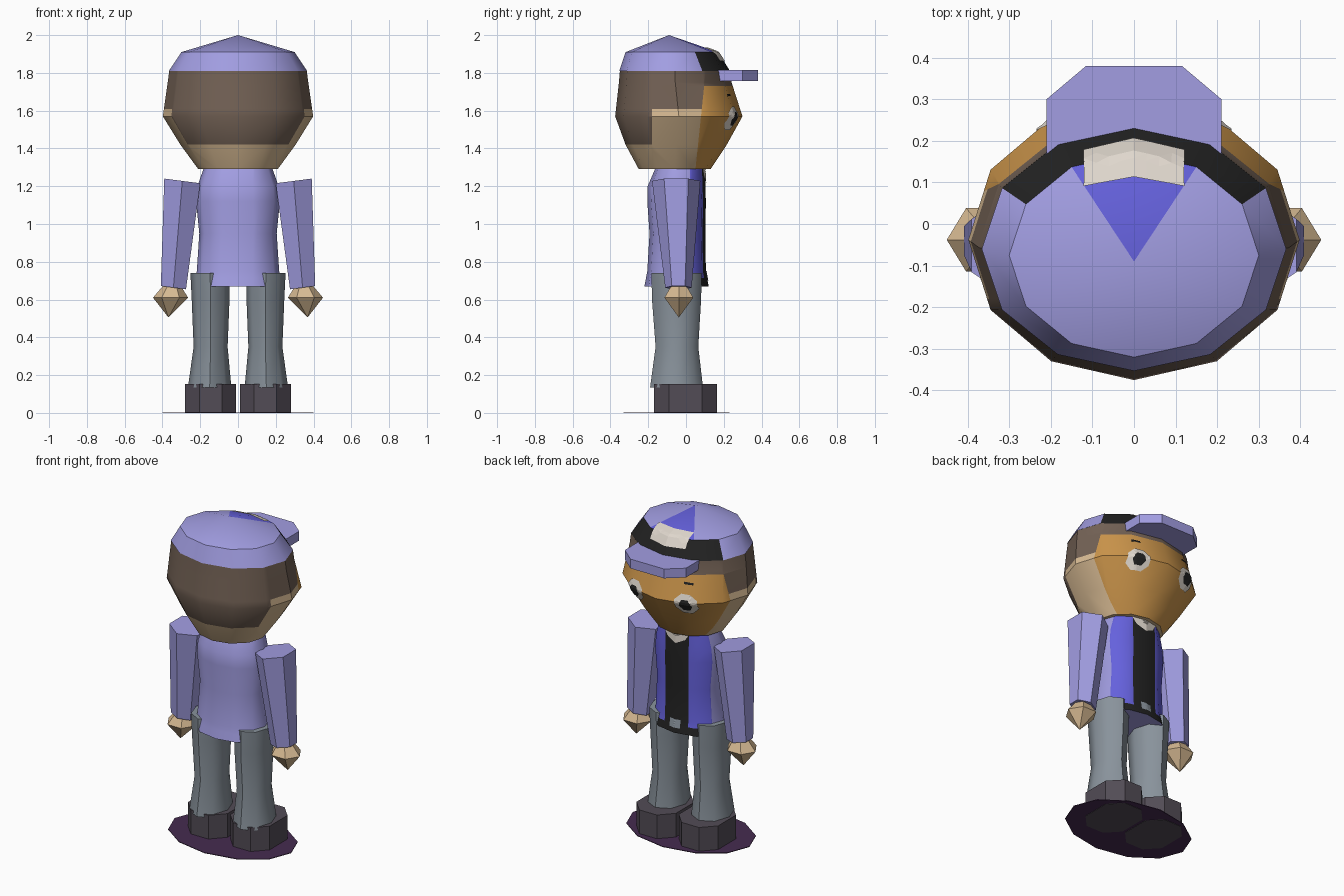
import bpy, bmesh, math
from mathutils import Vector
from mathutils.bvhtree import BVHTree

if "Cube" in bpy.data.objects:
    bpy.data.objects.remove(bpy.data.objects["Cube"])

COLOURS = {
    "lavender": (0.36, 0.34, 0.76), "blue": (0.13, 0.12, 0.72),
    "brown": (0.17, 0.12, 0.09), "skin": (0.68, 0.49, 0.29),
    "orange": (0.60, 0.30, 0.07), "white": (0.74, 0.68, 0.61),
    "black": (0.016, 0.016, 0.016), "grey": (0.25, 0.29, 0.33),
    "charcoal": (0.085, 0.072, 0.092), "plum": (0.06, 0.025, 0.08),
}
MATS = {}
for key, rgb in COLOURS.items():
    MATS[key] = bpy.data.materials.new(key)
    MATS[key].diffuse_color = (*rgb, 1)


def finish(bm, name, rule, smooth=0):
    """Colour faces by rule(centre), make the object, return a ray-cast tree."""
    if not callable(rule):
        colour = rule
        rule = lambda c: colour
    used = []
    for f in bm.faces:
        key = rule(f.calc_center_median())
        if key not in used:
            used.append(key)
        f.material_index = used.index(key)
    tree = BVHTree.FromBMesh(bm)
    mesh = bpy.data.meshes.new(name)
    bm.to_mesh(mesh)
    bm.free()
    for key in used:
        mesh.materials.append(MATS[key])
    ob = bpy.data.objects.new(name, mesh)
    bpy.context.collection.objects.link(ob)
    if smooth:
        bpy.ops.object.select_all(action='DESELECT')
        ob.select_set(True)
        bpy.context.view_layer.objects.active = ob
        bpy.ops.object.shade_smooth_by_angle(angle=math.radians(smooth))
    return tree


def loft(name, rings, n, rule, phase=0, tilt=0, cuts=(), smooth=0):
    """Skin elliptical rings given as (z, centre x, centre y, radius x, radius y)."""
    bm = bmesh.new()
    loops = []
    for z, cx, cy, rx, ry in rings:
        loop = []
        for i in range(n):
            a = phase + 2 * math.pi * i / n
            dx = rx * math.cos(a)
            loop.append(bm.verts.new((cx + dx, cy + ry * math.sin(a), z + tilt * dx)))
        loops.append(loop)
    for lo, hi in zip(loops, loops[1:]):
        for i in range(n):
            j = (i + 1) % n
            bm.faces.new((lo[i], lo[j], hi[j], hi[i]))
    bm.faces.new(loops[0][::-1])
    bm.faces.new(loops[-1])
    bmesh.ops.remove_doubles(bm, verts=bm.verts, dist=1e-4)
    for co, no in cuts:
        bmesh.ops.bisect_plane(bm, geom=bm.verts[:] + bm.edges[:] + bm.faces[:],
                               plane_co=co, plane_no=no, dist=1e-5)
    bmesh.ops.recalc_face_normals(bm, faces=bm.faces)
    return finish(bm, name, rule, smooth)


def prism(name, pts, z0, z1, colour):
    bm = bmesh.new()
    face = bm.faces.new([bm.verts.new((x, y, z0)) for x, y in pts])
    ext = bmesh.ops.extrude_face_region(bm, geom=[face])["geom"]
    for v in ext:
        if isinstance(v, bmesh.types.BMVert):
            v.co.z = z1
    bmesh.ops.recalc_face_normals(bm, faces=bm.faces)
    finish(bm, name, colour)


def decal(name, pts, tree, colour, lift=0.005, down=False):
    """Thin painted plate draped on a surface, from +y or from above."""
    bm = bmesh.new()
    bm.faces.new([bm.verts.new((x, 0, y)) for x, y in pts])
    bmesh.ops.poke(bm, faces=bm.faces[:])
    bmesh.ops.subdivide_edges(bm, edges=bm.edges[:], cuts=3, use_grid_fill=True)
    ray = Vector((0, 0, -1)) if down else Vector((0, -1, 0))
    for v in bm.verts:
        start = Vector((v.co.x, v.co.z, 4)) if down else Vector((v.co.x, 4, v.co.z))
        hit, normal, _, _ = tree.ray_cast(start, ray)
        if hit:
            v.co = hit + normal * lift
    bmesh.ops.recalc_face_normals(bm, faces=bm.faces)
    bm.normal_update()
    if sum((f.normal.dot(ray) for f in bm.faces)) > 0:
        bmesh.ops.reverse_faces(bm, faces=bm.faces[:])
    finish(bm, name, colour)


def ngon(cx, cy, r, n, phase=0):
    return [(cx + r * math.cos(phase + 2 * math.pi * i / n),
             cy + r * math.sin(phase + 2 * math.pi * i / n)) for i in range(n)]


# Head: hair, ears and neck in skin, orange face
def face_y(z):
    return 0.05 + (z - 1.29) * 0.105


def head_rule(c):
    if c.y > face_y(c.z) and 1.291 < c.z < 1.73:
        return "orange"
    if c.z < 1.42 or (c.y > -0.18 and c.z < 1.61):
        return "skin"
    return "brown"


head = loft("head", [
    (1.29, 0, -0.06, 0.21, 0.19), (1.42, 0, -0.052, 0.305, 0.268),
    (1.57, 0, -0.038, 0.398, 0.337), (1.75, 0, -0.057, 0.372, 0.298),
    (1.81, 0, -0.058, 0.364, 0.292)], 12, head_rule, smooth=35,
    cuts=[((0, 0.05, 1.29), (0, 1, -0.105)), ((0, 0, 1.73), (0, 0, 1)),
          ((0, 0, 1.61), (0, 0, 1)), ((0, -0.18, 0), (0, 1, 0))])

for s, side in ((-1, "left"), (1, "right")):
    decal("eye_white_" + side, ngon(s * 0.17, 1.56, 0.066, 8, math.pi / 8), head, "white")
    decal("pupil_" + side, ngon(s * 0.172, 1.558, 0.036, 6), head, "black", 0.009)
    x0, x1 = s * 0.15, s * 0.20
    decal("brow_" + side, [(x0, 1.675), (x1, 1.675), (x1, 1.688), (x0, 1.688)], head, "black")


# Cap: black front band, blue crown wedge, white badge, peak
def cap_rule(c):
    if 1.82 < c.z < 1.91 and c.y > 0.06:
        return "black"
    if c.z > 1.91 and c.y > -0.02 and abs(c.x) < 0.08:
        return "blue"
    return "lavender"


cap = loft("cap", [
    (1.81, 0, -0.06, 0.366, 0.293), (1.91, 0, -0.075, 0.30, 0.245),
    (2.0, 0, -0.09, 0, 0)], 12, cap_rule, smooth=35)
decal("cap_badge", [(-0.12, 0.09), (0, 0.112), (0.12, 0.09), (0.12, 0.175),
                    (0, 0.203), (-0.12, 0.175)], cap, "white", down=True)
prism("cap_peak", [(-0.21, 0.12), (0.21, 0.12), (0.21, 0.30), (0.115, 0.38),
                   (-0.115, 0.38), (-0.21, 0.30)], 1.757, 1.815, "lavender")


# Jacket: lavender back, blue front panels, black middle and belt
def torso_rule(c):
    if c.y > 0.02 and c.z > 0.671:
        return "black" if abs(c.x) < 0.08 or c.z < 0.715 else "blue"
    return "lavender"


torso = loft("torso", [
    (0.67, 0, -0.05, 0.238, 0.17), (0.75, 0, -0.05, 0.218, 0.155),
    (0.95, 0, -0.045, 0.205, 0.148), (1.12, 0, -0.05, 0.222, 0.155),
    (1.20, 0, -0.05, 0.215, 0.153), (1.30, 0, -0.03, 0.18, 0.13)],
    12, torso_rule, smooth=50,
    cuts=[((0, 0.02, 0), (0, 1, 0)), ((0.08, 0, 0), (1, 0, 0)),
          ((-0.08, 0, 0), (1, 0, 0)), ((0, 0, 0.715), (0, 0, 1))])
decal("shirt_collar", [(-0.085, 1.29), (0.085, 1.29), (0.06, 1.25), (0, 1.22),
                       (-0.06, 1.25)], torso, "white")
decal("belt_buckle", [(-0.035, 0.70), (0.035, 0.70), (0.035, 0.75), (-0.035, 0.75)],
      torso, "grey")

# Limbs and shoes, mirrored
for s, side in ((-1, "left"), (1, "right")):
    loft("arm_" + side, [
        (0.663, s * 0.342, -0.04, 0.077, 0.07),
        (1.228, s * 0.295, -0.052, 0.11, 0.128)],
        6, "lavender", phase=math.pi / 6, tilt=s * 0.13)
    loft("hand_" + side, [
        (0.505, s * 0.368, -0.038, 0, 0), (0.61, s * 0.357, -0.038, 0.093, 0.088),
        (0.675, s * 0.35, -0.038, 0.045, 0.045)], 6, "skin")
    loft("leg_" + side, [
        (0.135, s * 0.15, -0.05, 0.115, 0.14), (0.35, s * 0.145, -0.048, 0.09, 0.113),
        (0.60, s * 0.145, -0.05, 0.10, 0.13), (0.74, s * 0.148, -0.05, 0.104, 0.133)],
        8, "grey", smooth=50)
    prism("shoe_" + side, [(s * x, y) for x, y in (
        (0.085, -0.17), (0.205, -0.17), (0.28, -0.09), (0.28, 0.085), (0.205, 0.165),
        (0.085, 0.165), (0.01, 0.085), (0.01, -0.09))], 0, 0.153, "charcoal")

# Flat oval base under the feet
prism("base_disc", [(x, y * 0.7 - 0.05) for x, y in ngon(0, 0, 0.40, 12)],
      0.002, 0.006, "plum")

for m in bpy.data.materials:
    if m.users and not m.is_grease_pencil:
        m.use_nodes = True
        m.node_tree.nodes["Principled BSDF"].inputs["Base Color"].default_value = m.diffuse_color
